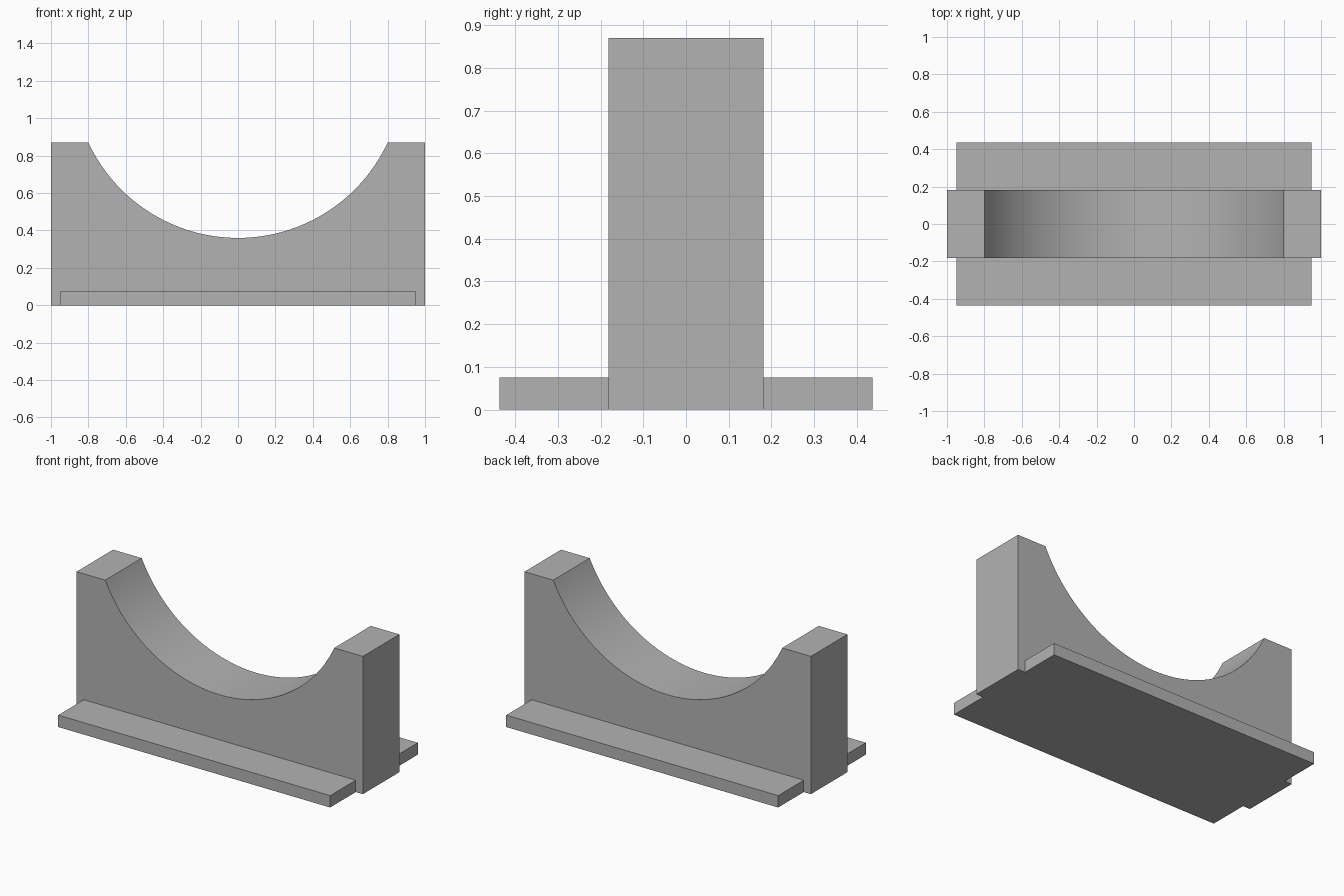
import bpy
import bmesh
import math

old = bpy.data.objects.get("Cube")
if old:
    bpy.data.objects.remove(old, do_unlink=True)

GREY = (0.45, 0.45, 0.45, 1.0)
mat = bpy.data.materials.new("plain grey")
mat.use_nodes = True
mat.diffuse_color = GREY
mat.node_tree.nodes["Principled BSDF"].inputs["Base Color"].default_value = GREY

HALF_LENGTH, HALF_DEPTH, HEIGHT = 1.0, 0.182, 0.87
HALF_GAP, SADDLE_BOTTOM = 0.80, 0.36
RAIL_HALF_LENGTH, RAIL_OUTER, RAIL_HEIGHT = 0.95, 0.437, 0.075


def extrude_profile(name, profile, y0, y1):
    """Solid made by sweeping an x-z outline from y0 to y1."""
    bm = bmesh.new()
    face = bm.faces.new([bm.verts.new((x, y0, z)) for x, z in profile])
    swept = bmesh.ops.extrude_face_region(bm, geom=[face])["geom"]
    verts = [v for v in swept if isinstance(v, bmesh.types.BMVert)]
    bmesh.ops.translate(bm, verts=verts, vec=(0, y1 - y0, 0))
    bmesh.ops.recalc_face_normals(bm, faces=bm.faces)
    mesh = bpy.data.meshes.new(name)
    bm.to_mesh(mesh)
    bm.free()
    mesh.materials.append(mat)
    obj = bpy.data.objects.new(name, mesh)
    bpy.context.collection.objects.link(obj)
    return obj


# Upright cradle with a circular saddle cut into the top
sag = HEIGHT - SADDLE_BOTTOM
radius = (HALF_GAP ** 2 + sag ** 2) / (2 * sag)
sweep = math.asin(HALF_GAP / radius)
steps = 64
arc = []
for i in range(steps + 1):
    a = sweep * (1 - 2 * i / steps)
    arc.append((radius * math.sin(a),
                SADDLE_BOTTOM + radius * (1 - math.cos(a))))
outline = [(-HALF_LENGTH, 0), (HALF_LENGTH, 0), (HALF_LENGTH, HEIGHT),
           *arc, (-HALF_LENGTH, HEIGHT)]
cradle = extrude_profile("saddle_cradle", outline, -HALF_DEPTH, HALF_DEPTH)

bpy.ops.object.select_all(action="DESELECT")
cradle.select_set(True)
bpy.context.view_layer.objects.active = cradle
bpy.ops.object.shade_smooth_by_angle(angle=math.radians(30))

# Low foot rails along the front and back
rail = [(-RAIL_HALF_LENGTH, 0), (RAIL_HALF_LENGTH, 0),
        (RAIL_HALF_LENGTH, RAIL_HEIGHT), (-RAIL_HALF_LENGTH, RAIL_HEIGHT)]
for name, side in (("front_foot_rail", -1), ("back_foot_rail", 1)):
    extrude_profile(name, rail, side * HALF_DEPTH, side * RAIL_OUTER)
